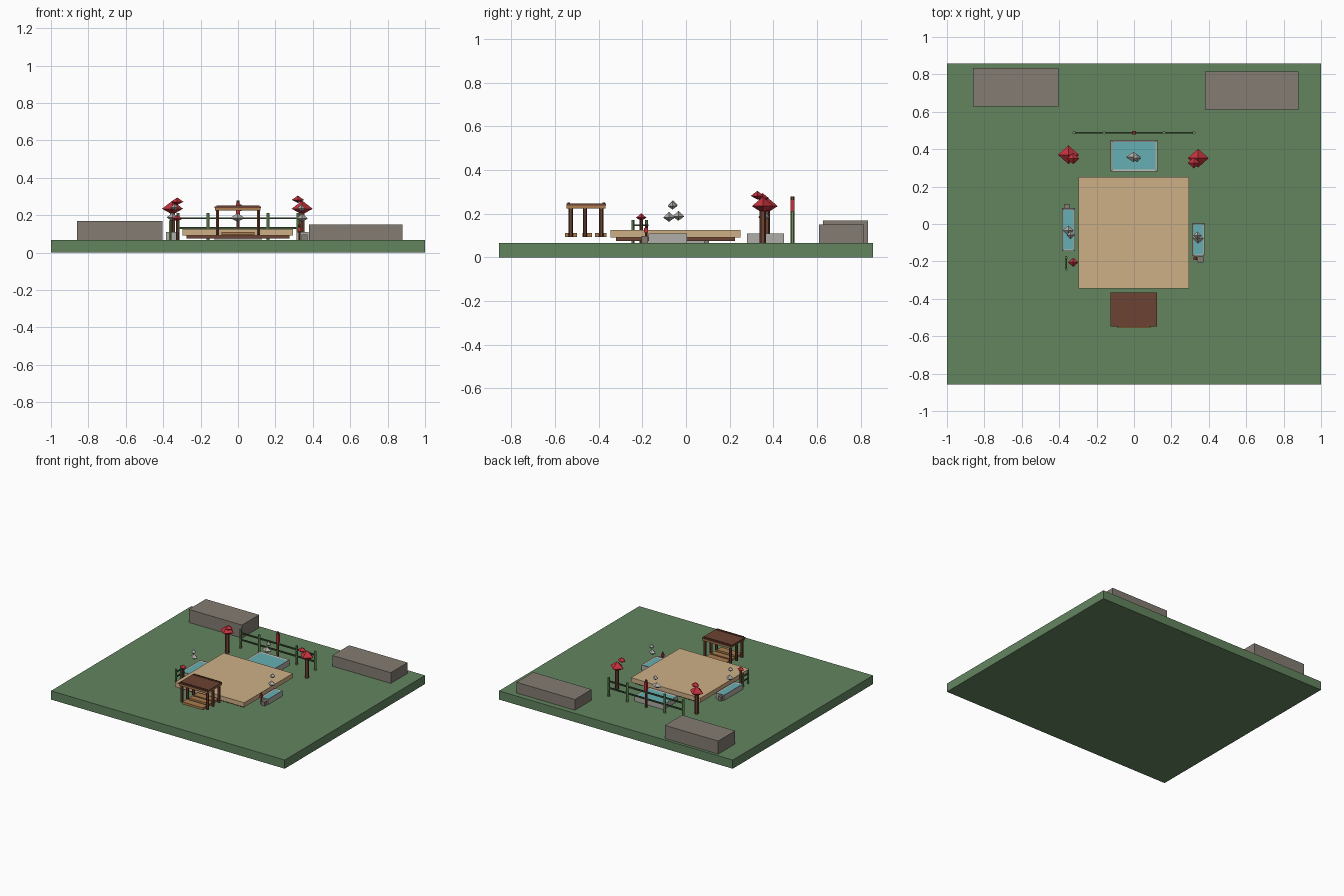
import bpy, bmesh, math
from mathutils import Vector

if "Cube" in bpy.data.objects:
    bpy.data.objects.remove(bpy.data.objects["Cube"])


def material(name, r, g, b):
    lin = [((c / 255 + 0.055) / 1.055) ** 2.4 for c in (r, g, b)]
    m = bpy.data.materials.new(name)
    m.diffuse_color = (*lin, 1)
    m.use_nodes = True
    m.node_tree.nodes["Principled BSDF"].inputs["Base Color"].default_value = m.diffuse_color
    return m


GRASS = material("grass green", 99, 133, 95)
ROCK = material("warm grey rock", 132, 124, 115)
DECK = material("pale wood", 206, 176, 135)
BROWN = material("dark brown wood", 108, 66, 50)
BEAM = material("honey wood", 170, 124, 78)
RED = material("leaf red", 196, 50, 62)
WATER = material("water teal", 102, 176, 180)
STONE = material("light stone", 176, 174, 168)
BAMBOO = material("bamboo green", 112, 148, 92)
RAIL = material("dark green", 56, 78, 48)
TOP = 0.067  # lawn level


def finish(name, bm, mat):
    bmesh.ops.recalc_face_normals(bm, faces=bm.faces)
    me = bpy.data.meshes.new(name)
    bm.to_mesh(me)
    bm.free()
    me.materials.append(mat)
    ob = bpy.data.objects.new(name, me)
    bpy.context.collection.objects.link(ob)
    return ob


def box(name, x0, x1, y0, y1, z0, z1, mat):
    bm = bmesh.new()
    bmesh.ops.create_cube(bm, size=1)
    for v in bm.verts:
        v.co = Vector(((x0, x1)[v.co.x > 0], (y0, y1)[v.co.y > 0], (z0, z1)[v.co.z > 0]))
    return finish(name, bm, mat)


def post(name, x, y, z0, z1, r, mat, sides=6):
    bm = bmesh.new()
    bmesh.ops.create_cone(bm, cap_ends=True, segments=sides, radius1=r, radius2=r, depth=z1 - z0)
    bmesh.ops.translate(bm, verts=bm.verts, vec=(x, y, (z0 + z1) / 2))
    return finish(name, bm, mat)


def gem(name, x, y, z0, z1, rx, ry, mat):
    """Eight-sided faceted clump, widest below the middle."""
    bm = bmesh.new()
    zm = z0 + 0.42 * (z1 - z0)
    ring = [bm.verts.new((x + dx * rx, y + dy * ry, zm)) for dx, dy in ((1, 0), (0, 1), (-1, 0), (0, -1))]
    top, low = bm.verts.new((x, y, z1)), bm.verts.new((x, y, z0))
    for i in range(4):
        a, b = ring[i], ring[(i + 1) % 4]
        bm.faces.new((a, b, top))
        bm.faces.new((b, a, low))
    return finish(name, bm, mat)


# Lawn and the two boulders at the back
box("lawn", -1, 1, -0.857, 0.857, 0, TOP, GRASS)
box("left_boulder", -0.86, -0.405, 0.627, 0.835, TOP, 0.168, ROCK)
box("right_boulder", 0.38, 0.88, 0.61, 0.815, TOP, 0.15, ROCK)

# Raised deck on a recessed base
box("deck_base", -0.275, 0.275, -0.32, 0.225, TOP + 0.008, 0.092, BROWN)
box("deck", -0.298, 0.295, -0.345, 0.25, 0.091, 0.126, DECK)


# Pools: stone rim with sunken water, and stacked mist clumps above
def pool(name, x0, x1, y0, y1, w):
    bm = bmesh.new()
    bmesh.ops.create_cube(bm, size=1)
    for v in bm.verts:
        v.co = Vector(((x0, x1)[v.co.x > 0], (y0, y1)[v.co.y > 0], (TOP, 0.109)[v.co.z > 0]))
    bm.faces.ensure_lookup_table()
    lid = max(bm.faces, key=lambda f: f.calc_center_median().z)
    bmesh.ops.inset_region(bm, faces=[lid], thickness=w)
    for v in lid.verts:
        v.co.z -= 0.005
    surface = lid.calc_center_median()
    ob = finish(name, bm, STONE)
    ob.data.materials.append(WATER)
    for p in ob.data.polygons:
        if (p.center - surface).length < 0.003:
            p.material_index = 1


pool("back_pool", -0.125, 0.125, 0.28, 0.45, 0.015)
pool("left_pool", -0.385, -0.315, -0.145, 0.085, 0.013)
pool("right_pool", 0.312, 0.378, -0.172, 0.005, 0.012)
for side, x, y, z in (("back", -0.003, 0.358, 0.165), ("left", -0.351, -0.035, 0.168), ("right", 0.343, -0.078, 0.163)):
    r = 0.04 if side == "back" else 0.03
    gem(side + "_mist_low", x, y, z, z + 0.046, r, 0.027, STONE)
    dx, dy = (0.018, -0.006) if side == "back" else (0.012, -0.024) if side == "left" else (-0.004, 0.016)
    gem(side + "_mist_high", x + dx, y + dy, z + 0.056, z + 0.094, 0.022, 0.022, STONE)

# Red-leaved trees
for side, x, y, sx, sy, z in (("left", -0.35, 0.37, -0.325, 0.35, 0.255), ("right", 0.343, 0.352, 0.32, 0.327, 0.265)):
    post(side + "_tree_trunk", x, y, TOP, 0.225, 0.015, BROWN)
    gem(side + "_tree_crown", x, y, 0.203, 0.278, 0.056, 0.05, RED)
    gem(side + "_tree_tuft", sx, sy, z, z + 0.04, 0.033, 0.03, RED)
post("sapling_trunk", -0.325, -0.205, TOP, 0.18, 0.008, BROWN)
gem("sapling_crown", -0.325, -0.205, 0.167, 0.202, 0.028, 0.024, RED)

# Bamboo fence at the back with a lantern post in the middle
for i in range(5):
    x = -0.32 + 0.16 * i
    if i != 2:
        post(f"fence_post_{i}", x, 0.488, TOP, 0.213, 0.009, BAMBOO)
for z in (0.132, 0.184):
    box("fence_rail", -0.325, 0.325, 0.483, 0.493, z - 0.005, z + 0.005, RAIL)
post("lantern_post", 0, 0.488, TOP, 0.278, 0.009, BROWN)
box("lantern", -0.01, 0.01, 0.478, 0.498, 0.195, 0.262, RED)

# Short side fence
for y in (-0.243, -0.18):
    post("side_fence_post", -0.362, y, TOP, 0.172, 0.007, BAMBOO)
for z in (0.11, 0.147):
    box("side_fence_rail", -0.366, -0.358, -0.248, -0.172, z - 0.004, z + 0.004, RAIL)

# Small rocks and lamp beside the pools
box("left_rock", -0.374, -0.346, 0.08, 0.106, TOP, 0.1, ROCK)
box("right_rock", 0.34, 0.372, -0.205, -0.174, TOP, 0.098, ROCK)
post("lamp_post", 0.328, -0.183, TOP, 0.15, 0.006, BROWN)
box("lamp", 0.319, 0.337, -0.192, -0.174, 0.115, 0.134, RED)

# Open shelter: roof, beams, posts and plank steps
box("shelter_roof", -0.125, 0.122, -0.548, -0.367, 0.238, 0.246, BROWN)
for y in (-0.538, -0.377):
    box("roof_batten", -0.115, 0.115, y - 0.006, y + 0.006, 0.246, 0.252, BROWN)
    box("shelter_beam", -0.123, 0.12, y - 0.009, y + 0.009, 0.225, 0.238, BEAM)
for s in (-1, 1):
    box("shelter_side_beam", s * 0.11 - 0.009, s * 0.11 + 0.009, -0.545, -0.37, 0.225, 0.238, BEAM)
    for y in (-0.528, -0.463, -0.388):
        post("shelter_post", s * 0.109, y, 0.094, 0.228, 0.01, BROWN)
for y0, y1 in ((-0.555, -0.5), (-0.475, -0.43), (-0.417, -0.365)):
    box("shelter_plank", -0.088, 0.088, y0, y1, 0.093, 0.111, BEAM)
